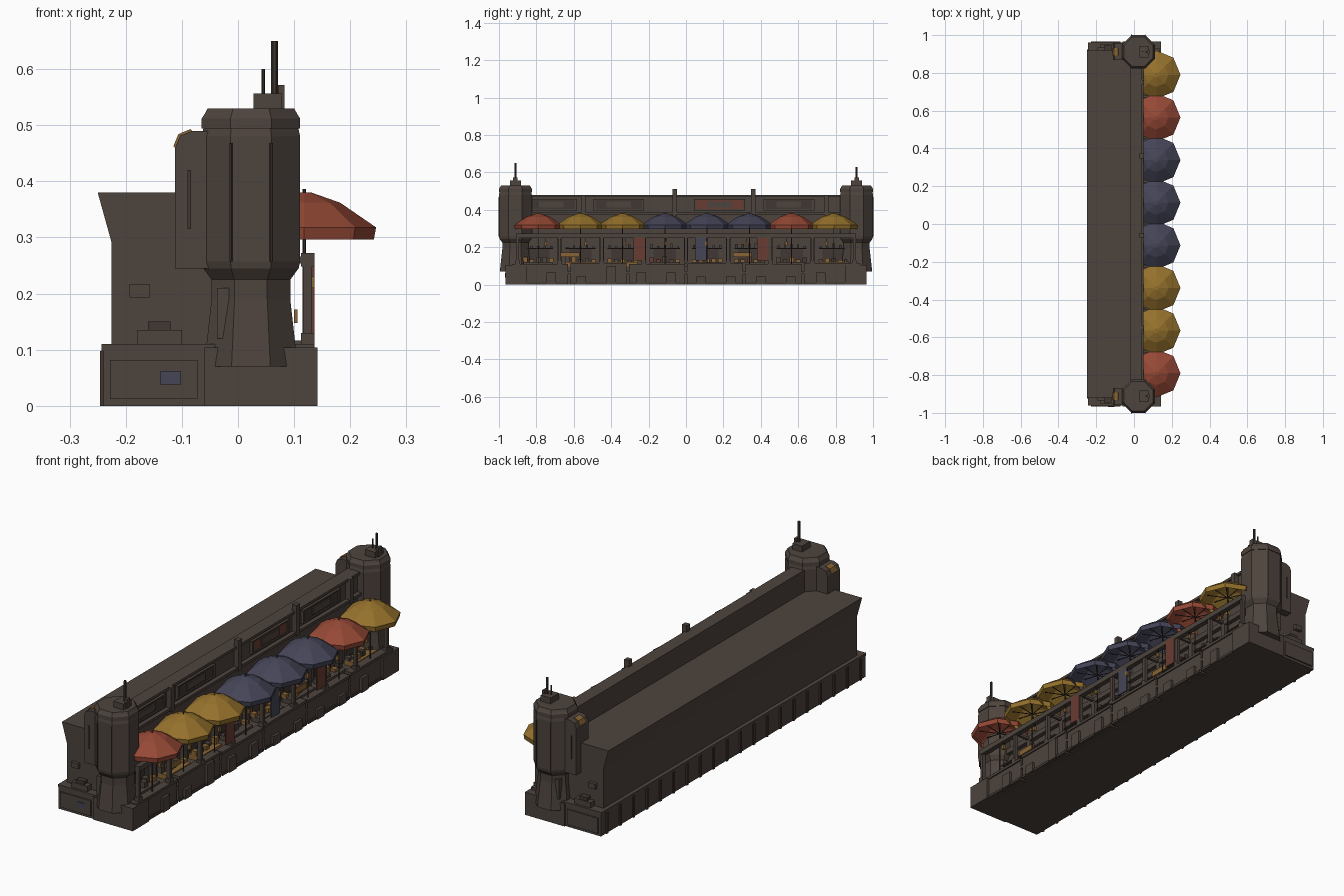
import bpy, bmesh, random
from math import cos, sin, pi, tau
from mathutils import Vector

random.seed(4)
if "Cube" in bpy.data.objects:
    bpy.data.objects.remove(bpy.data.objects["Cube"])

# Shared dimensions
BACK, WALL, FRONT = -0.24, 0.03, 0.13
HALL_END, BASE_END = 0.92, 0.96
PLINTH, BEAM, EAVE, TOP = 0.11, 0.26, 0.38, 0.48
DECK, TABLE = 0.07, 0.12
THIN, SLIM, THICK = 0.006, 0.012, 0.03


def material(name, *colour):
    mat = bpy.data.materials.new(name)
    mat.use_nodes = True
    mat.diffuse_color = (*colour, 1)
    shader = mat.node_tree.nodes["Principled BSDF"]
    shader.inputs["Base Color"].default_value = (*colour, 1)
    shader.inputs["Roughness"].default_value = 0.9
    return mat


STONE = material("brown stone", 0.075, 0.057, 0.047)
DARK = material("dark brown", 0.05, 0.038, 0.032)
YELLOW = material("ochre canvas", 0.3, 0.165, 0.025)
RED = material("rust red canvas", 0.3, 0.065, 0.036)
BLUE = material("slate blue canvas", 0.058, 0.058, 0.095)
GOODS = material("orange goods", 0.25, 0.13, 0.035)
CLOTH = material("faded red cloth", 0.14, 0.045, 0.033)


def loft(name, rings, mat=STONE, open_end=False):
    """Skin through rings of equal point count, with capped ends."""
    bm = bmesh.new()
    loops = [[bm.verts.new(point) for point in ring] for ring in rings]
    for lower, upper in zip(loops, loops[1:]):
        for i in range(len(lower)):
            bm.faces.new((lower[i - 1], lower[i], upper[i], upper[i - 1]))
    bm.faces.new(loops[0])
    if not open_end:
        bm.faces.new(loops[-1])
    bmesh.ops.recalc_face_normals(bm, faces=bm.faces)
    mesh = bpy.data.meshes.new(name)
    bm.to_mesh(mesh)
    bm.free()
    mesh.materials.append(mat)
    bpy.context.collection.objects.link(bpy.data.objects.new(name, mesh))


def box(name, x, y, z, mat=STONE):
    """Box between a pair of limits on each axis."""
    rings = [[(x[0], y[0], h), (x[1], y[0], h), (x[1], y[1], h), (x[0], y[1], h)] for h in z]
    loft(name, rings, mat)


def around(centre, half):
    return centre - half, centre + half


def rise(base, height):
    return base, base + height


def spread(count, reach):
    return [reach * (2 * i / (count - 1) - 1) for i in range(count)]


def along(name, profile, y, mat=STONE):
    """Side profile in x and z drawn out between two y limits."""
    loft(name, [[(x, end, z) for x, z in profile] for end in y], mat)


def octagons(name, x, y, reach, levels, mat=STONE, turn=0.0, open_end=False):
    """Stack of eight-sided rings, each given by height and scale."""
    angles = [turn + tau * i / 8 for i in range(8)]
    rings = [[(x + reach * k * cos(a), y + reach * k * sin(a), z) for a in angles]
             for z, k in levels]
    loft(name, rings, mat, open_end)


def rod(name, start, end, radius, mat=DARK):
    start, end = Vector(start), Vector(end)
    turn = (end - start).to_track_quat('Z', 'Y')
    ring = [turn @ Vector((cos(tau * i / 6), sin(tau * i / 6), 0)) * radius for i in range(6)]
    loft(name, [[p + centre for p in ring] for centre in (start, end)], mat)


# Main hall: low rear roof with flared eave and a raised front wall
hall_back, step = BACK + 0.015, -0.02
hall_profile = [(hall_back, DECK), (hall_back, 0.29), (BACK - 0.01, EAVE), (step, EAVE),
                (step, TOP), (WALL, TOP), (WALL, DECK)]
along("main_hall", hall_profile, around(0, HALL_END))

# Plinth with ribs along the rear
box("plinth", (BACK, FRONT - THICK), around(0, BASE_END), (0, PLINTH - SLIM))
box("plinth_cap", (BACK - THIN / 2, WALL), around(0, BASE_END), (PLINTH - SLIM, PLINTH))
for y in spread(20, HALL_END):
    box("rear_rib", (BACK - THIN, BACK), around(y, THIN), (0, PLINTH - SLIM), DARK)

# Upper facade: cornice, sill, framed panels and piers
facade = around(0, HALL_END - THICK)
box("facade_cornice", rise(WALL, SLIM), facade, (TOP - SLIM, TOP))
box("facade_sill", rise(WALL, 0.02), facade, around(EAVE, THIN))
panel_low, panel_high = EAVE + 0.02, TOP - 0.025
for centre, mat in ((-0.72, DARK), (-0.36, DARK), (0.18, CLOTH), (0.55, DARK)):
    half = 0.13
    box("facade_panel", rise(WALL, THIN), around(centre, half), (panel_low, panel_high), mat)
    box("panel_slab", rise(WALL, SLIM), around(centre, half / 2),
        (panel_low + SLIM, panel_high - SLIM))
    for z in (panel_low, panel_high):
        box("panel_rail", rise(WALL, SLIM), around(centre, half + THIN), around(z, THIN / 2))
    for side in (-half, half):
        box("panel_stile", rise(WALL, SLIM), around(centre + side, THIN), (panel_low, panel_high))
for y in (-0.55, -0.06, 0.36, 0.75):
    height = TOP + THICK if abs(y) < 0.5 else TOP
    box("facade_pier", around(WALL + SLIM, SLIM), around(y, SLIM), (EAVE - SLIM, height))

# Market terrace: floor, parapet and beams
terrace = around(0, HALL_END - SLIM)
box("terrace_floor", (WALL, FRONT), terrace, (DECK - SLIM, DECK))
box("front_beam", around(FRONT - THIN, SLIM), terrace, around(BEAM, SLIM))
box("wall_beam", rise(WALL, 0.02), terrace, around(BEAM, SLIM))
for i, y in enumerate(spread(6, 0.78)):
    height = PLINTH + THIN * (i % 2)
    half = 0.15
    box("parapet", (FRONT - 0.025, FRONT), around(y, half), (0, height))
    box("parapet_cap", around(FRONT - SLIM, 0.018), around(y, half), (height - SLIM, height))
    box("parapet_foot", around(FRONT - SLIM, 0.018), around(y, half), (0, SLIM), DARK)
for y in spread(12, 0.88):
    box("parapet_block", rise(FRONT, SLIM), around(y, 0.025),
        (0, PLINTH * random.choice((0.4, 0.6, 0.9))))

# Posts, cross beams, stall piers and lanterns
for y in spread(9, 0.9):
    box("terrace_post", around(FRONT - THIN, THIN + 0.002), around(y, THIN + 0.002), (PLINTH, BEAM))
    box("post_collar", around(FRONT - THIN, SLIM), around(y, SLIM), rise(PLINTH, 0.02))
    box("cross_beam", (WALL, FRONT), around(y, THIN), around(BEAM, THIN))
    box("stall_pier", rise(WALL, 0.02), around(y, SLIM), (DECK, BEAM))
for y in spread(8, 0.75):
    rod("lantern_cord", (FRONT, y, BEAM), (FRONT, y, BEAM - THICK), THIN / 3)
    box("lantern", around(FRONT, THIN), around(y, THIN), rise(BEAM - 0.05, 0.02), GOODS)


# One market stall: table, hatch, shelf, crates and jars
def stall(y, table_mat, trim):
    box("stall_table", (WALL + SLIM, FRONT - THICK), around(y, 0.08), (DECK, TABLE), table_mat)
    box("stall_hatch", rise(WALL, THIN), around(y, 0.06), (TABLE, TABLE + DECK), DARK)
    shelf = TABLE + DECK
    box("stall_shelf", rise(WALL, THICK), around(y, 0.08), rise(shelf, THIN), DARK)
    for shift in spread(5, DECK):
        box("goods_crate", around(random.uniform(0.05, 0.08), SLIM), around(y + shift, SLIM),
            rise(TABLE, random.uniform(SLIM, THICK)), random.choice((GOODS, GOODS, STONE, trim)))
        box("shelf_jar", rise(WALL + THIN, SLIM), around(y + shift, THIN),
            rise(shelf, random.uniform(SLIM, THICK)), random.choice((STONE, DARK)))


# One eight-sided parasol with pole and ribs
def parasol(y, canvas):
    x, reach, rim = 0.118, 0.128, 0.318
    levels = ((EAVE, 0.1), (EAVE - 0.018, 0.5), (rim, 1), (rim - 0.022, 0.97))
    octagons("parasol_canopy", x, y, reach, levels, canvas, open_end=True)
    rod("parasol_pole", (x, y, DECK), (x, y, EAVE + THIN), THIN / 2)
    for i in range(8):
        tip = (x + reach * cos(tau * i / 8) * 0.7, y + reach * sin(tau * i / 8) * 0.7, rim + SLIM)
        rod("parasol_rib", (x, y, rim - THIN), tip, THIN / 3)


canvases = (RED, YELLOW, YELLOW, BLUE, BLUE, BLUE, RED, YELLOW)
for y, canvas in zip(spread(8, 0.79), canvases):
    parasol(y, canvas)
    stall(y, GOODS if canvas is YELLOW else STONE, CLOTH if canvas is BLUE else DARK)

# Hanging banners between the posts
for y, mat in ((-0.25, CLOTH), (0.08, BLUE), (0.41, CLOTH)):
    box("hanging_banner", rise(FRONT, THIN), around(y, THICK), (FRONT, BEAM), mat)
for y in (-0.62, 0.3):
    box("cloth_sign", rise(FRONT - THICK, THIN), around(y, 0.05), around(0.16, SLIM), GOODS)


# One end of the building; side is -1 at the front and 1 at the back
def end_part(name, side, x, y, z, mat=STONE):
    box(name, x, (side * y[0], side * y[1]), z, mat)


def tower(side):
    x, y, reach, foot, crown = 0.023, side * 0.912, 0.095, 0.245, 0.5
    column = ((DECK, 0.95), (0.19, 0.8), (foot - 0.02, 0.8), (foot, 0.97))
    body = ((foot, 0.97), (foot + SLIM, 1), (crown - 0.02, 1), (crown, 0.95))
    cap = ((crown - THIN, 1), (crown + SLIM, 1), (crown + 0.02, 0.94), (crown + THICK, 0.88))
    for name, levels in (("tower_column", column), ("tower_body", body), ("tower_cap", cap)):
        octagons(name, x, y, reach, levels, turn=pi / 8)
    for edge in (-0.036, 0.036):
        rod("tower_edge", (x + edge, y + side * 0.088, foot + SLIM),
            (x + edge, y + side * 0.088, TOP - SLIM), THIN / 2)

    # Side turret with a rounded shoulder and small window
    outer, inner, top = -0.112, -0.04, 0.49
    shoulder = [(outer + THICK * (1 - cos(a)), top - THICK * (1 - sin(a)))
                for a in (0, pi / 4, pi / 2)]
    turret = [(outer, foot), *shoulder, (inner, top), (inner, foot)]
    along("side_turret", turret, around(y, 0.045))
    window = [(px - THIN / 2, pz + THIN / 2) for px, pz in shoulder]
    along("turret_window", window + shoulder[::-1], around(y, 0.02), GOODS)
    end_part("turret_slit", side, around(outer + 0.025, THIN / 2), (HALL_END, BASE_END),
             (foot + DECK, top - DECK), DARK)

    # Stepped base blocks and wall fittings
    split, face = -0.06, BASE_END + THIN
    end_part("corner_base", side, (split, FRONT + SLIM), (HALL_END - DECK, face), (0, PLINTH - THIN))
    end_part("base_panel", side, (BACK + SLIM, split - SLIM), (HALL_END, face), (SLIM, DECK + SLIM))
    end_part("lower_door", side, around(-SLIM, 0.025), (HALL_END, BASE_END + SLIM), (TABLE, 0.21))
    end_part("utility_box", side, around(-0.14, 0.04), (HALL_END, 0.95), rise(PLINTH, 0.025))
    end_part("utility_lid", side, around(-0.14, 0.02), (HALL_END, 0.945), rise(PLINTH, 0.04), DARK)
    end_part("wall_bracket", side, around(-0.175, 0.018), (HALL_END, 0.935), around(0.205, SLIM))

    # Rooftop mast mount and antennas
    roof, mast = crown + SLIM, 0.065
    box("mast_mount", around(mast - SLIM, 0.025), around(y, THICK), (roof, roof + 0.045))
    box("mast_box", around(mast + SLIM, THIN), around(y, SLIM), (roof, roof + 0.06))
    rod("tall_antenna", (mast, y, roof), (mast, y, 0.64 - side * 0.01), THIN)
    if side > 0:
        rod("short_antenna", (mast - 0.02, y, roof), (mast - 0.02, y, 0.6), THIN / 2)


for side in (-1, 1):
    tower(side)

# Faded paint mark on the front base
mark = -BASE_END - THIN
box("paint_mark", around(-0.12, 0.018), (mark - THIN / 2, mark), around(0.05, SLIM), BLUE)
